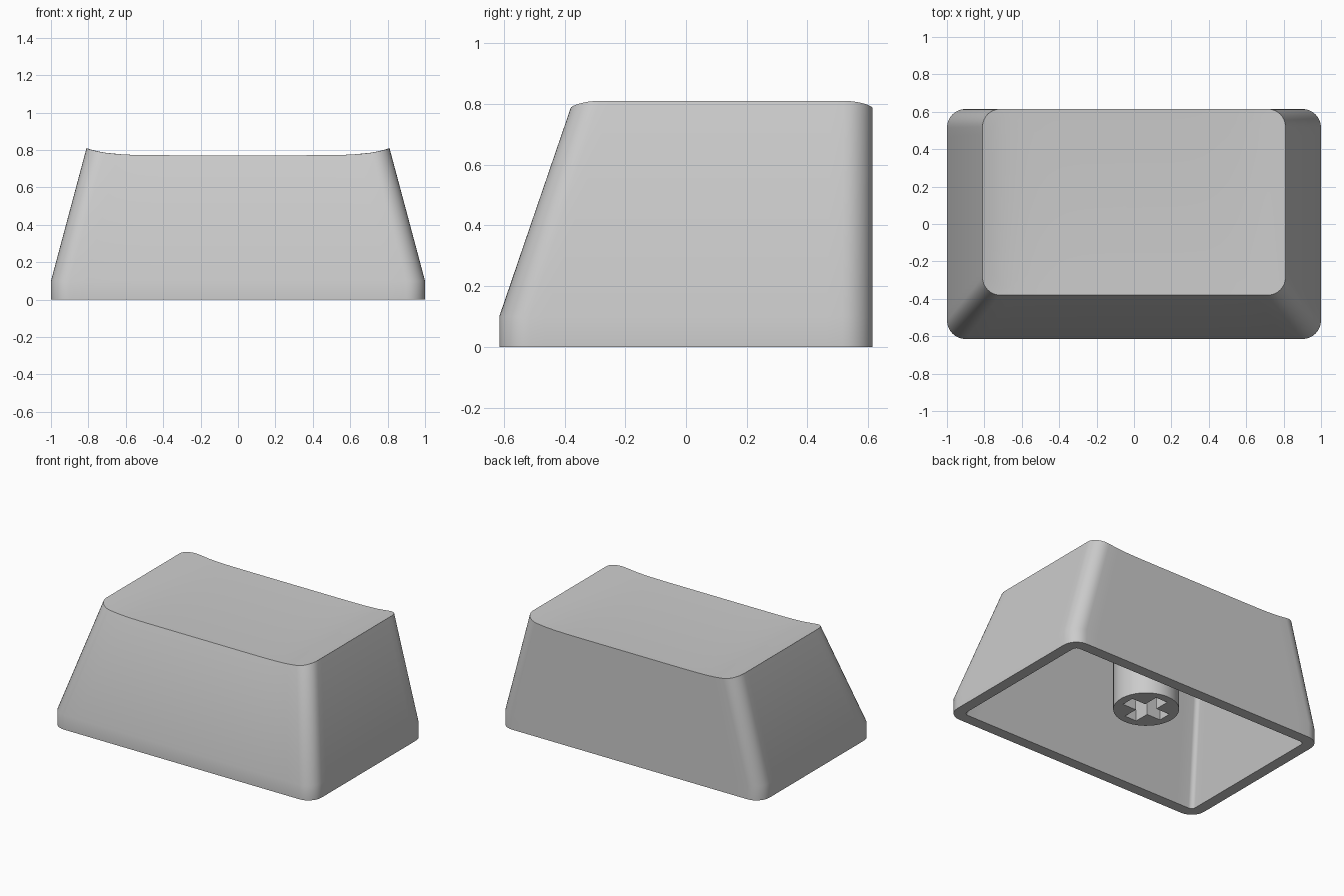
import bpy, bmesh, math

if "Cube" in bpy.data.objects:
    bpy.data.objects.remove(bpy.data.objects["Cube"])

CORNER, SIDE = 8, 20


def outline(x, y0, y1, r):
    """Rounded rectangle, counter-clockwise, constant point count."""
    arcs = []
    for cx, cy, a0 in ((x - r, y1 - r, 0), (r - x, y1 - r, 90),
                       (r - x, y0 + r, 180), (x - r, y0 + r, 270)):
        arcs.append([(cx + r * math.cos(math.radians(a0 + 90 * i / CORNER)),
                      cy + r * math.sin(math.radians(a0 + 90 * i / CORNER)))
                     for i in range(CORNER + 1)])
    pts = []
    for i, arc in enumerate(arcs):
        pts += arc
        (ax, ay), (bx, by) = arc[-1], arcs[(i + 1) % 4][0]
        pts += [(ax + (bx - ax) * k / SIDE, ay + (by - ay) * k / SIDE)
                for k in range(1, SIDE)]
    return pts


def make_object(bm, name):
    bmesh.ops.recalc_face_normals(bm, faces=bm.faces[:])
    mesh = bpy.data.meshes.new(name)
    bm.to_mesh(mesh)
    bm.free()
    ob = bpy.data.objects.new(name, mesh)
    bpy.context.collection.objects.link(ob)
    return ob


def activate(ob):
    bpy.ops.object.select_all(action='DESELECT')
    ob.select_set(True)
    bpy.context.view_layer.objects.active = ob


def smooth(ob):
    activate(ob)
    bpy.ops.object.shade_smooth_by_angle(angle=math.radians(28))


def prism(pts, z0, z1, name):
    """Closed vertical prism over an outline."""
    bm = bmesh.new()
    low, high = ([bm.verts.new((x, y, z)) for x, y in pts] for z in (z0, z1))
    bm.faces.new(low)
    bm.faces.new(high)
    for i in range(len(pts)):
        j = (i + 1) % len(pts)
        bm.faces.new((low[i], low[j], high[j], high[i]))
    return make_object(bm, name)


# Hollow cap: rings run from the inner roof, over the bottom rim, to the dished top
TOP_X, TOP_Y0, TOP_Y1, ROOF = 0.81, -0.38, 0.615, 0.69
STEM_Y = (TOP_Y0 + TOP_Y1) / 2


def dish(x, y):
    """Raised left and right lips, hollowed towards the middle."""
    u, v = x / TOP_X, (y - STEM_Y) * 2 / (TOP_Y1 - TOP_Y0)
    return 0.772 + 0.038 * abs(u) ** 8 - 0.008 * (1 - v * v) * (1 - u ** 4)


rings = [[(x, y, z) for x, y in outline(hx, y0, y1, r)] for hx, y0, y1, r, z in (
    (0.775, -0.305, 0.54, 0.03, ROOF),
    (0.925, -0.54, 0.54, 0.03, 0.0),
    (1.0, -0.615, 0.615, 0.10, 0.0),
    (1.0, -0.615, 0.615, 0.10, 0.10))]
top = outline(TOP_X, TOP_Y0, TOP_Y1, 0.095)
for step in range(16):
    k = 1 - step / 16
    ring = [(x * k, STEM_Y + (y - STEM_Y) * k) for x, y in top]
    rings.append([(x, y, dish(x, y)) for x, y in ring])

bm = bmesh.new()
rows = [[bm.verts.new(p) for p in ring] for ring in rings]
n = len(rows[0])
for a, b in zip(rows, rows[1:]):
    for i in range(n):
        j = (i + 1) % n
        bm.faces.new((a[i], a[j], b[j], b[i]))
bm.faces.new(rows[0])
centre = bm.verts.new((0, STEM_Y, dish(0, STEM_Y)))
for i in range(n):
    bm.faces.new((rows[-1][i], rows[-1][(i + 1) % n], centre))
smooth(make_object(bm, "keycap_shell"))

# Round stem under the roof
circle = [(0.205 * math.cos(math.tau * i / 48),
           STEM_Y + 0.205 * math.sin(math.tau * i / 48)) for i in range(48)]
stem = prism(circle, 0.085, ROOF + 0.01, "stem")

# Cross-shaped socket cut into the stem
w, h = 0.045, 0.15
quarter = [(h, -w), (h, w), (w, w)]
cross = []
for q in range(4):
    c, s = round(math.cos(q * math.pi / 2)), round(math.sin(q * math.pi / 2))
    cross += [(c * x - s * y, STEM_Y + s * x + c * y) for x, y in quarter]
cutter = prism(cross, 0.0, 0.45, "socket_cutter")
cut = stem.modifiers.new("socket", 'BOOLEAN')
cut.operation = 'DIFFERENCE'
cut.solver = 'EXACT'
cut.object = cutter
activate(stem)
bpy.ops.object.modifier_apply(modifier="socket")
bpy.data.objects.remove(cutter)
smooth(stem)
